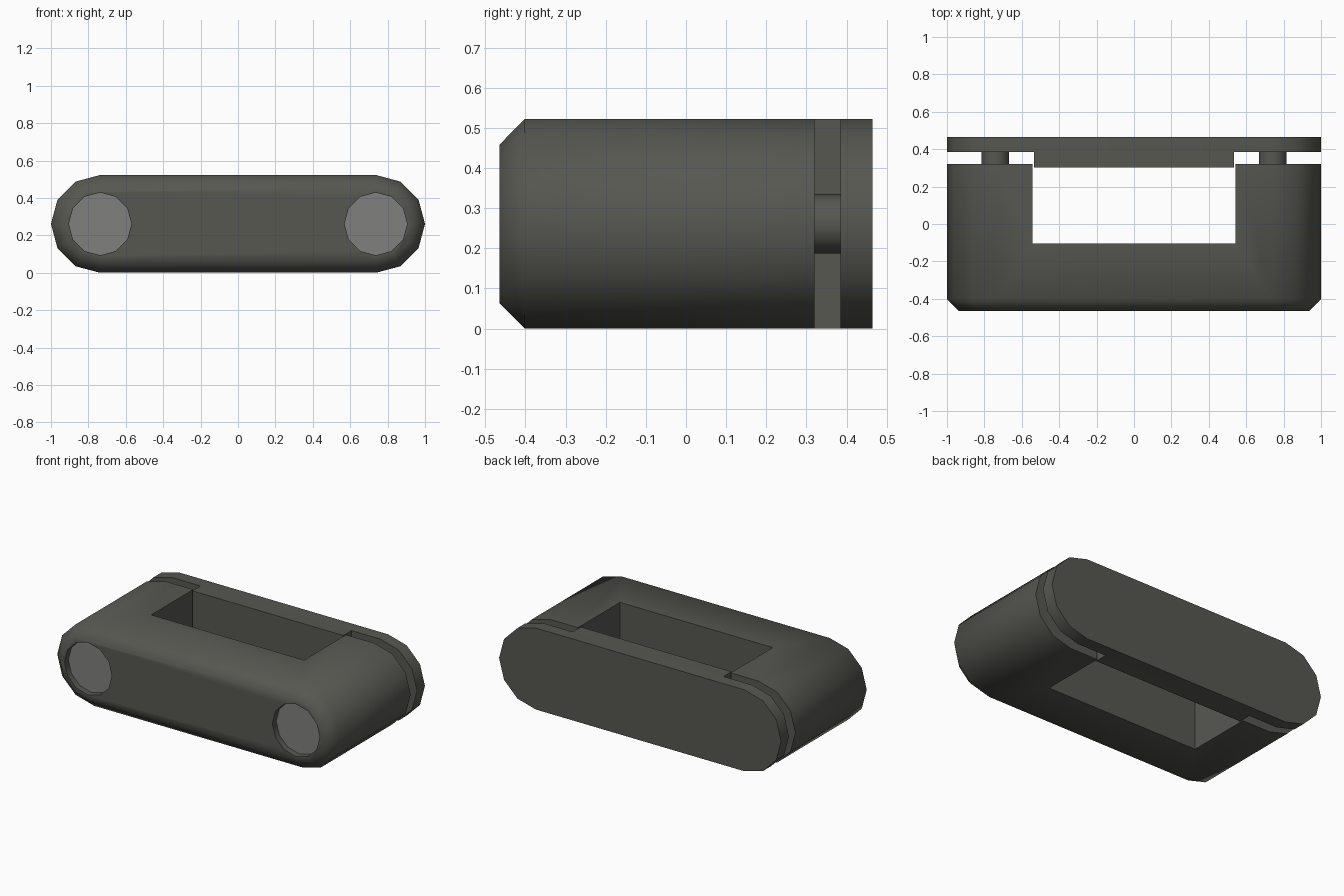
import bpy, bmesh, math

if "Cube" in bpy.data.objects:
    bpy.data.objects.remove(bpy.data.objects["Cube"])

R, CX, CZ = 0.261, 0.739, 0.261      # end radius and centres of the rounded outline


def material(name, rgb):
    m = bpy.data.materials.new(name)
    m.diffuse_color = (*rgb, 1)
    m.use_nodes = True
    m.node_tree.nodes["Principled BSDF"].inputs["Base Color"].default_value = m.diffuse_color
    return m


dark = material("dark grey", (0.095, 0.095, 0.083))
light = material("light grey", (0.215, 0.215, 0.21))


def stadium(r):
    # two 12-sided half circles joined by straight edges
    pts = []
    for side, start in ((1, -90), (-1, 90)):
        for i in range(7):
            a = math.radians(start + 30 * i)
            pts.append((side * CX + r * math.cos(a), CZ + r * math.sin(a)))
    return pts


def circle(x, r):
    return [(x + r * math.cos(i * math.tau / 12), CZ + r * math.sin(i * math.tau / 12))
            for i in range(12)]


def rect(x, z0, z1):
    return [(-x, z0), (x, z0), (x, z1), (-x, z1)]


def loft(name, mat, *sections):
    # skin a solid through (y, outline) sections
    bm = bmesh.new()
    rings = [[bm.verts.new((x, y, z)) for x, z in pts] for y, pts in sections]
    for a, b in zip(rings, rings[1:]):
        for i in range(len(a)):
            j = (i + 1) % len(a)
            bm.faces.new((a[i], a[j], b[j], b[i]))
    bm.faces.new(rings[0])
    bm.faces.new(rings[-1])
    bmesh.ops.recalc_face_normals(bm, faces=bm.faces)
    me = bpy.data.meshes.new(name)
    bm.to_mesh(me)
    bm.free()
    me.materials.append(mat)
    ob = bpy.data.objects.new(name, me)
    bpy.context.collection.objects.link(ob)
    return ob


def activate(ob):
    bpy.ops.object.select_all(action='DESELECT')
    ob.select_set(True)
    bpy.context.view_layer.objects.active = ob


def cut(ob, cutter):
    mod = ob.modifiers.new("cut", 'BOOLEAN')
    mod.operation, mod.solver, mod.object = 'DIFFERENCE', 'EXACT', cutter
    activate(ob)
    bpy.ops.object.modifier_apply(modifier=mod.name)
    bpy.data.objects.remove(cutter)


# U-shaped body with chamfered front, open slot and bolt recesses
body = loft("body", dark, (-0.465, stadium(R - 0.064)), (-0.402, stadium(R)), (0.32, stadium(R)))
cut(body, loft("slot_cutter", dark, (-0.105, rect(0.542, -0.2, 0.8)), (0.6, rect(0.542, -0.2, 0.8))))
for s in (-1, 1):
    cut(body, loft("recess_cutter", dark, (-0.6, circle(s * 0.737, 0.168)), (-0.425, circle(s * 0.737, 0.168))))

# Back plate and the tongue that closes the slot
plate = loft("back_plate", dark, (0.385, stadium(R)), (0.465, stadium(R)))
tongue = loft("plate_tongue", dark, (0.303, rect(0.535, 0, 2 * R)), (0.386, rect(0.535, 0, 2 * R)))
parts = [body, plate, tongue]

# Bolt heads in the recesses and pins bridging the gap
for s, side in ((-1, "left"), (1, "right")):
    parts.append(loft(side + "_bolt_head", light,
                      (-0.427, circle(s * 0.737, 0.167)), (-0.41, circle(s * 0.737, 0.167))))
    parts.append(loft(side + "_pin", dark,
                      (0.31, circle(s * 0.741, 0.074)), (0.39, circle(s * 0.741, 0.074))))

for ob in parts:
    activate(ob)
    bpy.ops.object.shade_smooth_by_angle(angle=math.radians(50))
